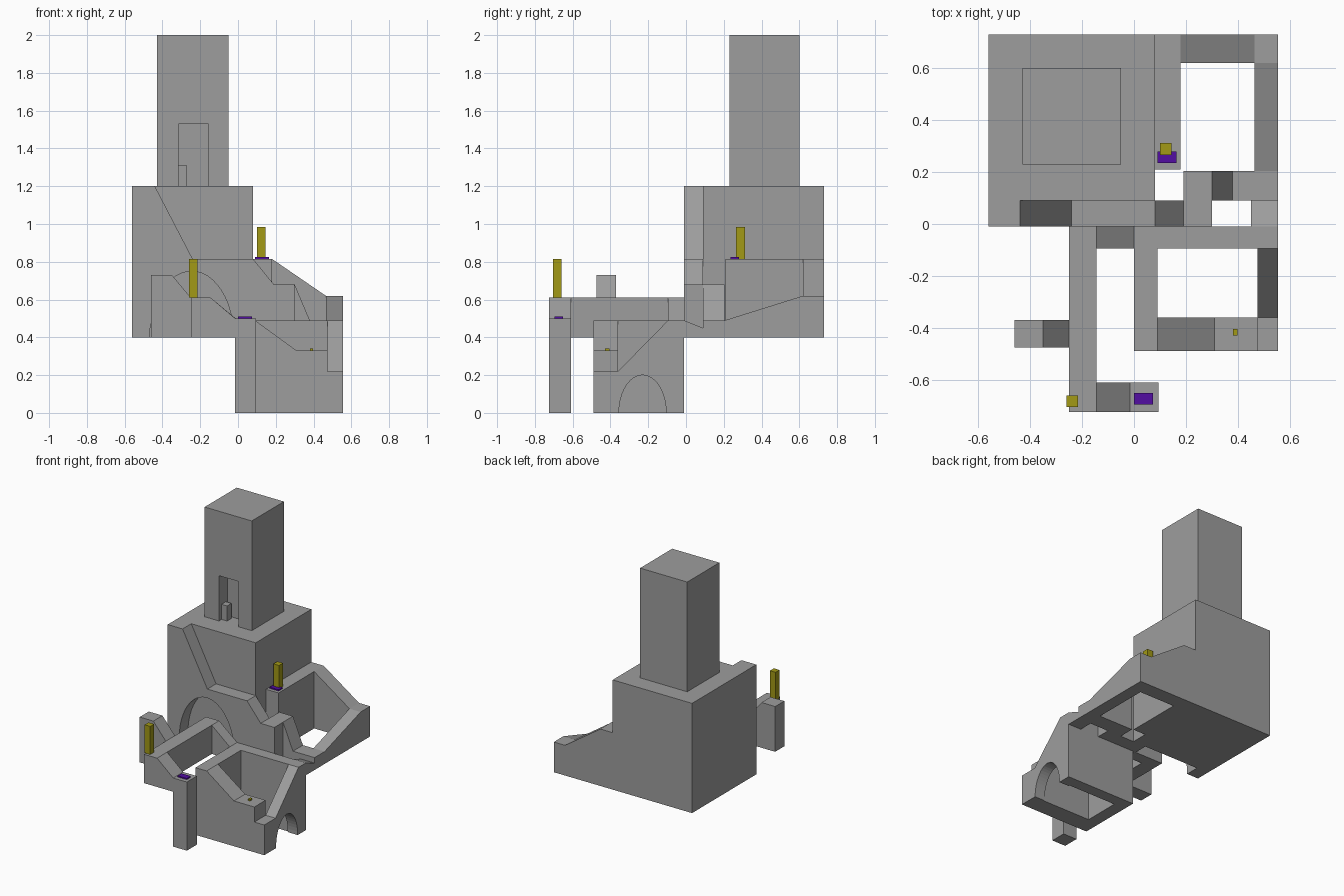
import bpy, bmesh, math

if "Cube" in bpy.data.objects:
    bpy.data.objects.remove(bpy.data.objects["Cube"])


def material(name, rgb):
    m = bpy.data.materials.new(name)
    m.diffuse_color = (*rgb, 1.0)
    m.use_nodes = True
    m.node_tree.nodes["Principled BSDF"].inputs["Base Color"].default_value = m.diffuse_color
    return m


STONE = material("grey_stone", (0.34, 0.34, 0.34))
YELLOW = material("dark_yellow", (0.36, 0.32, 0.008))
PURPLE = material("purple", (0.085, 0.004, 0.36))


def prism(name, axis, profile, lo, hi, mat=STONE):
    """Extrude a flat outline along an axis: x takes (y, z), y takes (x, z)."""
    bm = bmesh.new()

    def place(p, d):
        return (d, p[0], p[1]) if axis == "x" else (p[0], d, p[1])

    a = [bm.verts.new(place(p, lo)) for p in profile]
    b = [bm.verts.new(place(p, hi)) for p in profile]
    bm.faces.new(a)
    bm.faces.new(b)
    n = len(a)
    for i in range(n):
        j = (i + 1) % n
        bm.faces.new((a[i], a[j], b[j], b[i]))
    bmesh.ops.recalc_face_normals(bm, faces=bm.faces)
    me = bpy.data.meshes.new(name)
    bm.to_mesh(me)
    bm.free()
    me.materials.append(mat)
    ob = bpy.data.objects.new(name, me)
    bpy.context.collection.objects.link(ob)
    return ob


def box(name, x0, x1, y0, y1, z0, z1, mat=STONE):
    return prism(name, "y", [(x0, z0), (x1, z0), (x1, z1), (x0, z1)], y0, y1, mat)


def arch(centre, base, half, height, n=24):
    """Points of an elliptical arch, from left foot to right foot."""
    return [(centre - half * math.cos(math.pi * i / n),
             base + height * math.sin(math.pi * i / n)) for i in range(n + 1)]


# Keep and its tower
box("keep", -0.56, 0.08, 0.09, 0.73, 0.4, 1.2)
tower = box("tower", -0.43, -0.05, 0.23, 0.60, 1.2, 2.0)

# Doorway recess in the tower, with a small block inside
cutter = box("door_cutter", -0.315, -0.155, 0.13, 0.33, 1.1, 1.53)
cutter.hide_render = True
cutter.hide_viewport = True
cut = tower.modifiers.new("doorway", "BOOLEAN")
cut.operation = "DIFFERENCE"
cut.solver = "EXACT"
cut.object = cutter
box("door_block", -0.315, -0.27, 0.26, 0.31, 1.2, 1.31)

# Broken front wall with a blind arch
prism("keep_front_wall", "y",
      [(-0.56, 0.4)] + arch(-0.245, 0.4, 0.222, 0.35)
      + [(0.19, 0.4), (0.19, 0.68), (0.08, 0.815), (-0.24, 0.815),
         (-0.44, 1.2), (-0.56, 1.2)], -0.01, 0.09)

# Upper courtyard walls
box("courtyard_left_wall", 0.08, 0.18, 0.21, 0.73, 0.4, 0.815)
prism("courtyard_back_wall", "y",
      [(0.18, 0.4), (0.555, 0.4), (0.555, 0.62), (0.465, 0.62), (0.18, 0.815)],
      0.62, 0.73)
prism("courtyard_right_wall", "x",
      [(0.205, 0.4), (0.62, 0.4), (0.62, 0.62), (0.205, 0.49)], 0.465, 0.555)
prism("courtyard_front_wall", "y",
      [(0.19, 0.4), (0.555, 0.4), (0.555, 0.49), (0.38, 0.49),
       (0.30, 0.68), (0.19, 0.68)], 0.09, 0.205)
box("courtyard_corner", 0.19, 0.30, -0.01, 0.09, 0.4, 0.68)
prism("courtyard_link", "x",
      [(-0.01, 0.4), (0.09, 0.4), (0.09, 0.45), (-0.01, 0.49)], 0.45, 0.555)

# Lower chamber, open at top and bottom
box("chamber_left_wall", 0.0, 0.09, -0.36, -0.095, 0.0, 0.49)
box("chamber_back_wall", 0.0, 0.555, -0.095, -0.01, 0.0, 0.49)
prism("chamber_front_wall", "y",
      [(0.0, 0.0), (0.555, 0.0), (0.555, 0.22), (0.475, 0.22), (0.475, 0.33),
       (0.31, 0.33), (0.09, 0.49), (0.0, 0.49)], -0.49, -0.36)
prism("chamber_right_wall", "x",
      [(-0.36, 0.0)] + arch(-0.23, 0.0, 0.125, 0.2)
      + [(-0.095, 0.0), (-0.095, 0.49), (-0.36, 0.22)], 0.475, 0.555)

# Outer enclosure with a side stub and a corner post
box("outer_left_wall", -0.25, -0.145, -0.61, -0.095, 0.4, 0.61)
prism("outer_back_wall", "y",
      [(-0.25, 0.4), (0.0, 0.4), (0.0, 0.49), (-0.145, 0.61), (-0.25, 0.61)],
      -0.095, -0.01)
prism("outer_front_wall", "y",
      [(-0.25, 0.4), (-0.015, 0.4), (-0.015, 0.0), (0.095, 0.0), (0.095, 0.5),
       (-0.015, 0.5), (-0.145, 0.61), (-0.25, 0.61)], -0.725, -0.61)
prism("outer_side_stub", "y",
      [(-0.46, 0.4), (-0.25, 0.4), (-0.25, 0.61), (-0.35, 0.73), (-0.46, 0.73)],
      -0.475, -0.37)

# Yellow posts, purple plates and a tiny marker on the wall tops
box("yellow_post_front", -0.26, -0.215, -0.705, -0.66, 0.61, 0.815, YELLOW)
box("yellow_post_back", 0.1, 0.145, 0.265, 0.312, 0.815, 0.985, YELLOW)
box("yellow_marker", 0.382, 0.398, -0.43, -0.405, 0.33, 0.342, YELLOW)
box("purple_plate_front", 0.0, 0.073, -0.695, -0.65, 0.5, 0.509, PURPLE)
box("purple_plate_back", 0.09, 0.163, 0.235, 0.28, 0.815, 0.824, PURPLE)
